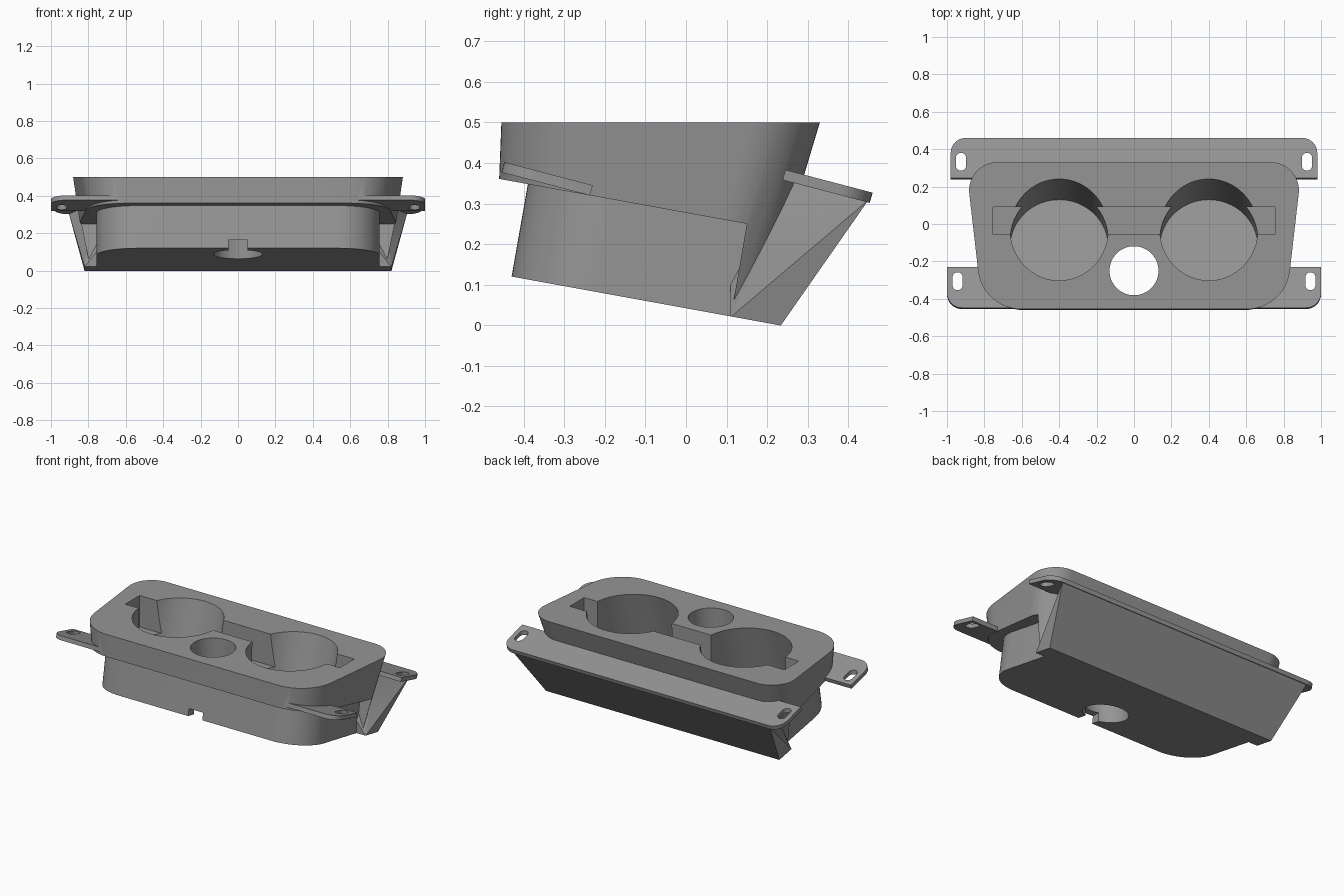
import bpy, bmesh, math
from mathutils import Vector

if "Cube" in bpy.data.objects:
    bpy.data.objects.remove(bpy.data.objects["Cube"])

grey = bpy.data.materials.new("mid_grey")
grey.diffuse_color = (0.30, 0.30, 0.30, 1)
grey.use_nodes = True
grey.node_tree.nodes["Principled BSDF"].inputs["Base Color"].default_value = grey.diffuse_color


def make(name, verts, faces=None):
    """Mesh object; without faces it becomes the convex hull of the points."""
    bm = bmesh.new()
    vs = [bm.verts.new(v) for v in verts]
    if faces:
        for f in faces:
            bm.faces.new([vs[i] for i in f])
    else:
        bmesh.ops.convex_hull(bm, input=vs)
    bmesh.ops.recalc_face_normals(bm, faces=bm.faces)
    me = bpy.data.meshes.new(name)
    bm.to_mesh(me)
    bm.free()
    me.materials.append(grey)
    ob = bpy.data.objects.new(name, me)
    bpy.context.collection.objects.link(ob)
    return ob


def loft(name, bottom, top):
    n = len(bottom)
    faces = [(i, (i + 1) % n, n + (i + 1) % n, n + i) for i in range(n)]
    faces += [tuple(range(n))[::-1], tuple(range(n, 2 * n))]
    return make(name, bottom + top, faces)


def rounded(corners, radii, steps=16):
    """Polygon with tangent arcs at its corners."""
    pts = []
    for i, r in enumerate(radii):
        c = Vector(corners[i])
        a = (Vector(corners[i - 1]) - c).normalized()
        b = (Vector(corners[(i + 1) % len(corners)]) - c).normalized()
        if r == 0:
            pts.append(tuple(c))
            continue
        half = a.angle(b) / 2
        mid = c + (a + b).normalized() * (r / math.sin(half))
        s = c + a * (r / math.tan(half)) - mid
        e = c + b * (r / math.tan(half)) - mid
        w = s.angle(e)
        for k in range(steps + 1):
            t = k / steps
            p = mid + (s * math.sin((1 - t) * w) + e * math.sin(t * w)) / math.sin(w)
            pts.append((p.x, p.y))
    return pts


def prism_x(name, profile, hw):
    return loft(name, [(-hw, y, z) for y, z in profile], [(hw, y, z) for y, z in profile])


def box(name, x0, x1, y0, y1, z0, z1):
    return make(name, [(x, y, z) for x in (x0, x1) for y in (y0, y1) for z in (z0, z1)])


def boolean(target, tool, op):
    m = target.modifiers.new("cut", 'BOOLEAN')
    m.operation, m.solver, m.object = op, 'EXACT', tool
    bpy.context.view_layer.objects.active = target
    bpy.ops.object.modifier_apply(modifier=m.name)
    bpy.data.objects.remove(tool)


# Wide tapered upper body
def wide_outline(z):
    d = 0.5 - z
    back, front = 0.33 - 0.3 * d, -0.455 - 0.04 * d
    xb, xf = [0.862 + 0.1146 * y - 0.115 * d for y in (back, front)]
    return [(x, y, z) for x, y in rounded(
        [(-xf, front), (xf, front), (xb, back), (-xb, back)], [0.23, 0.23, 0.15, 0.15])]


body = loft("holder_body", wide_outline(-0.06), wide_outline(0.5))
# Step below the rim, in front of the rear section
boolean(body, prism_x("rim_step", [(-0.7, 0.404), (0.15, 0.25), (0.09, -0.1), (-0.7, -0.1)], 1.2),
        'DIFFERENCE')

# Narrow lower body, leaning back
plan = rounded([(-0.757, -0.451), (0.757, -0.451), (0.757, 0.14), (-0.757, 0.14)], [0.22, 0.22, 0, 0])


def leaning(c):
    out = []
    for x, y in plan:
        z = (c - 0.1818 * y) / 1.032
        out.append((x, y + 0.176 * z, z))
    return out


boolean(body, loft("lower_body", leaning(0.0), leaning(0.30)), 'UNION')

# Rear wedge under the back plate
wedge = make("rear_wedge", [(s * x, y, z) for s in (-1, 1) for x, y, z in (
    (0.82, 0.11, 0.02), (0.82, 0.232, -0.003), (0.905, 0.45, 0.309),
    (0.78, 0.27, 0.362), (0.6, 0.11, 0.3))])
boolean(body, wedge, 'UNION')


# Sloping mounting plates
def plate(name, hw, y0, y1, z_at_y0, radii):
    out = rounded([(-hw, y0), (hw, y0), (hw, y1), (-hw, y1)], radii, 8)
    top = [(x, y, z_at_y0 - 0.262 * (y - y0)) for x, y in out]
    low = [(x, y - 0.007, z - 0.025) for x, y, z in top]
    return loft(name, low, top)


boolean(body, plate("back_plate", 0.98, 0.245, 0.46, 0.383, [0, 0, 0.08, 0.08]), 'UNION')
boolean(body, plate("front_plate", 1.0, -0.448, -0.23, 0.402, [0.08, 0.08, 0, 0]), 'UNION')

# Flat sloping underside
boolean(body, prism_x("underside", [(-0.8, 0.1872), (0.6, -0.0673), (0.6, -0.4), (-0.8, -0.4)], 1.2),
        'DIFFERENCE')


# Leaning cup wells
def cylinder(name, r, low, high, n=64):
    a, b = Vector(low), Vector(high)
    q = (b - a).to_track_quat('Z', 'Y')
    ring = [q @ Vector((r * math.cos(2 * math.pi * k / n), r * math.sin(2 * math.pi * k / n), 0))
            for k in range(n)]
    return loft(name, [tuple(a + p) for p in ring], [tuple(b + p) for p in ring])


for s in (-1, 1):
    boolean(body, cylinder("cup_well", 0.262, (s * 0.4, -0.123, 0.157), (s * 0.4, 0.05, 0.80)),
            'DIFFERENCE')

# Cross slot, round through hole and cable notch
boolean(body, box("cross_slot", -0.755, 0.755, -0.055, 0.09, 0.30, 0.7), 'DIFFERENCE')
boolean(body, cylinder("through_hole", 0.131, (0, -0.25, -0.2), (0, -0.25, 0.7)), 'DIFFERENCE')
boolean(body, box("cable_notch", -0.05, 0.05, -0.6, -0.25, -0.1, 0.165), 'DIFFERENCE')

# Screw slots in the four tabs
for s in (-1, 1):
    for x, y in ((0.925, 0.333), (0.943, -0.306)):
        cx = s * x
        o = rounded([(cx - 0.027, y - 0.048), (cx + 0.027, y - 0.048),
                     (cx + 0.027, y + 0.048), (cx - 0.027, y + 0.048)], [0.0265] * 4, 6)
        boolean(body, loft("screw_slot", [(a, b, 0.29) for a, b in o], [(a, b, 0.45) for a, b in o]),
                'DIFFERENCE')

# Smooth rounded walls, crisp edges
bpy.ops.object.select_all(action='DESELECT')
body.select_set(True)
bpy.context.view_layer.objects.active = body
bpy.ops.object.shade_smooth_by_angle(angle=math.radians(30))
